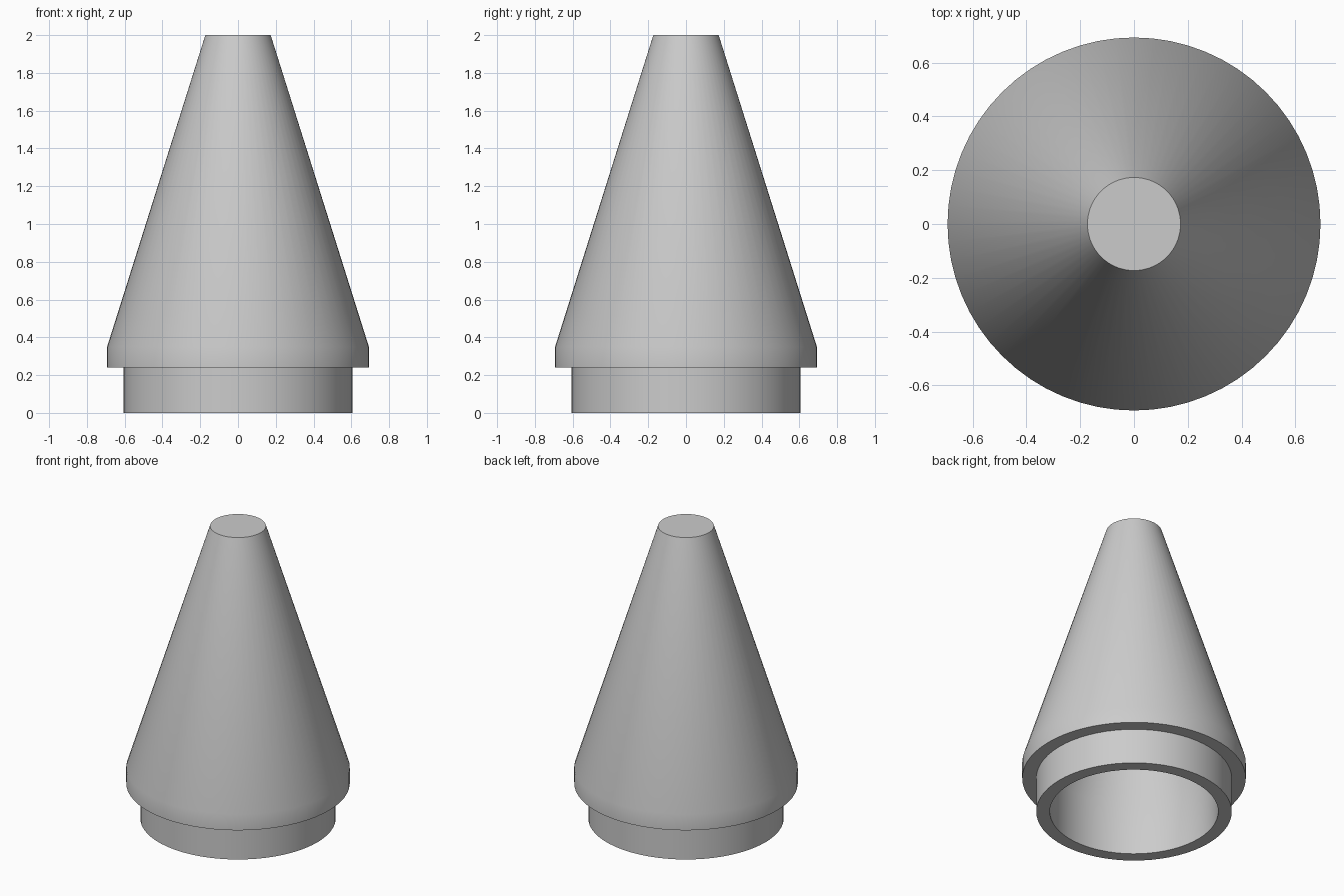
import bpy
import bmesh
import math

cube = bpy.data.objects.get("Cube")
if cube:
    bpy.data.objects.remove(cube, do_unlink=True)

# Plain grey for the whole shell
grey = bpy.data.materials.new("light grey")
grey.use_nodes = True
colour = (0.6, 0.6, 0.6, 1.0)
grey.diffuse_color = colour
grey.node_tree.nodes["Principled BSDF"].inputs["Base Color"].default_value = colour

SEGMENTS = 64


def lathe(name, profile, material):
    """Spin a closed (radius, height) profile about the z axis."""
    bm = bmesh.new()
    verts = [bm.verts.new((r, 0, z)) for r, z in profile]
    edges = [bm.edges.new(pair) for pair in zip(verts, verts[1:])]
    bmesh.ops.spin(bm, geom=verts + edges, cent=(0, 0, 0), axis=(0, 0, 1),
                   angle=math.tau, steps=SEGMENTS, use_duplicate=False)
    bmesh.ops.remove_doubles(bm, verts=bm.verts, dist=1e-4)
    bmesh.ops.recalc_face_normals(bm, faces=bm.faces)
    mesh = bpy.data.meshes.new(name)
    bm.to_mesh(mesh)
    bm.free()
    mesh.materials.append(material)
    obj = bpy.data.objects.new(name, mesh)
    bpy.context.collection.objects.link(obj)
    bpy.ops.object.select_all(action="DESELECT")
    obj.select_set(True)
    bpy.context.view_layer.objects.active = obj
    bpy.ops.object.shade_smooth_by_angle(angle=math.radians(30))
    return obj


# Hollow cone: flat tip, taper, collar, insert sleeve, then the inner wall
lathe("cone_shell", [
    (0, 2), (0.173, 2),
    (0.693, 0.35), (0.693, 0.24),
    (0.606, 0.24), (0.606, 0),
    (0.522, 0), (0.522, 0.35),
    (0.09, 1.9), (0, 1.9),
], grey)
